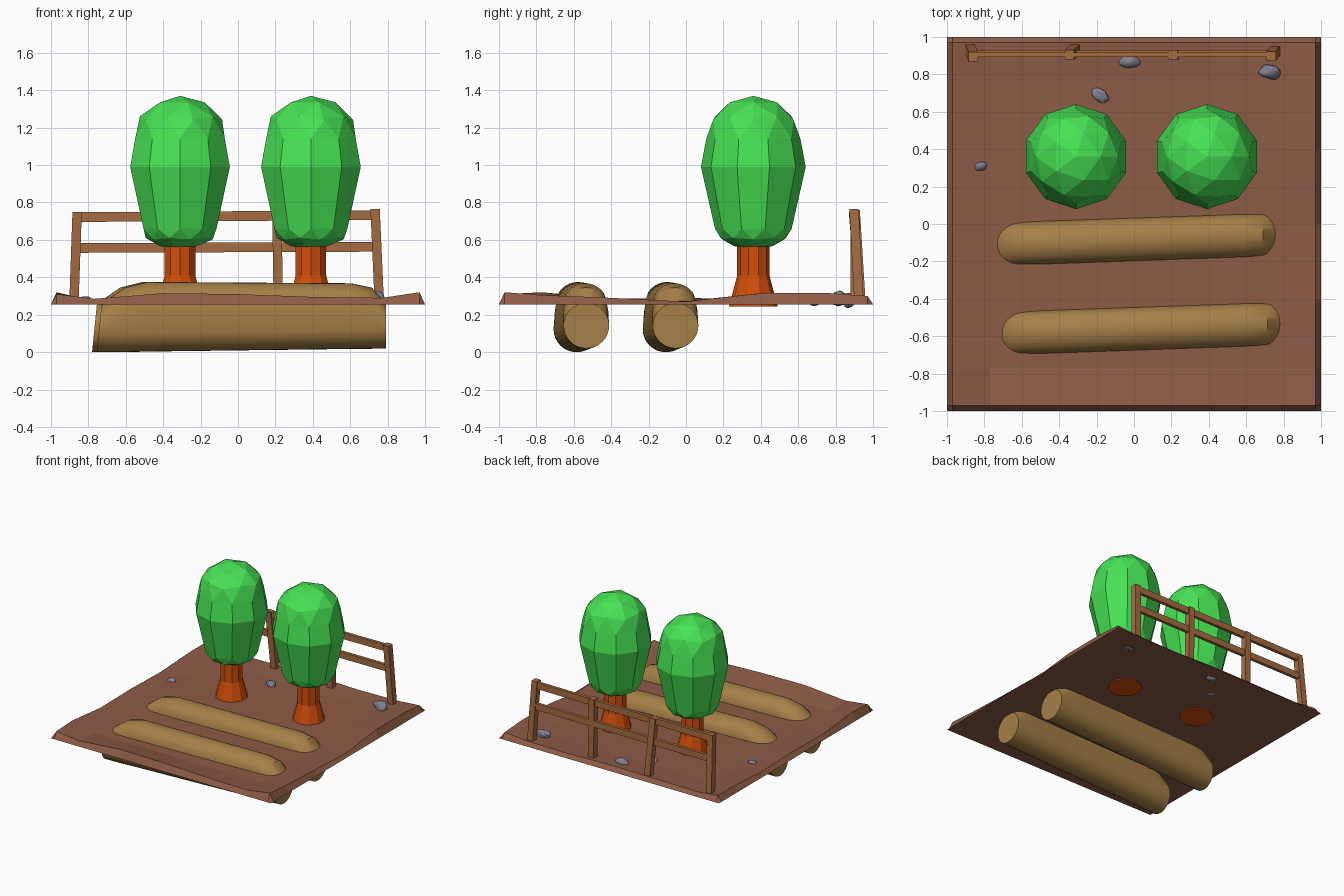
import bpy, bmesh, random
from math import sin, cos, pi, atan2
from mathutils import Vector, Matrix

if "Cube" in bpy.data.objects:
    bpy.data.objects.remove(bpy.data.objects["Cube"])

random.seed(4)


def material(name, r, g, b):
    m = bpy.data.materials.new(name)
    m.diffuse_color = [(c / 255) ** 2.2 for c in (r, g, b)] + [1]
    m.use_nodes = True
    m.node_tree.nodes["Principled BSDF"].inputs["Base Color"].default_value = m.diffuse_color
    return m


SOIL = material("soil", 140, 92, 72)
BARK = material("bark", 165, 127, 73)
TRUNK = material("trunk", 210, 80, 18)
LEAF = material("leaf", 72, 225, 84)
WOOD = material("fence_wood", 165, 108, 68)
STONE = material("stone", 128, 128, 145)


def finish(bm, name, mat):
    bmesh.ops.recalc_face_normals(bm, faces=bm.faces)
    me = bpy.data.meshes.new(name)
    bm.to_mesh(me)
    bm.free()
    me.materials.append(mat)
    ob = bpy.data.objects.new(name, me)
    bpy.context.collection.objects.link(ob)
    return ob


def loft(rings, name, mat):
    """Skin a list of equal-length point rings and cap both ends."""
    bm = bmesh.new()
    vs = [[bm.verts.new(p) for p in ring] for ring in rings]
    n = len(vs[0])
    for a, b in zip(vs, vs[1:]):
        for i in range(n):
            bm.faces.new((a[i], a[(i + 1) % n], b[(i + 1) % n], b[i]))
    bm.faces.new(vs[0])
    bm.faces.new(vs[-1])
    return finish(bm, name, mat)


# ground: flat underside, sloping border and an uneven raised rim
def ground():
    grid = [-1, -0.97, -0.77, -0.4, 0, 0.4, 0.77, 0.97, 1]
    front = [0.31, 0.285, 0.315, 0.31, 0.295, 0.29, 0.32]
    back = [0.30, 0.28, 0.285, 0.29, 0.28, 0.285, 0.30]
    left = [0.31, 0.32, 0.285, 0.29, 0.28, 0.30, 0.30]
    right = [0.32, 0.305, 0.29, 0.27, 0.315, 0.315, 0.30]

    def height(i, j):
        if i in (0, 8) or j in (0, 8):
            return 0.255
        if j in (1, 7):
            return (front if j == 1 else back)[i - 1]
        if i in (1, 7):
            return (left if i == 1 else right)[j - 1]
        return 0.272

    bm = bmesh.new()
    v = [[bm.verts.new((x, y, height(i, j))) for j, y in enumerate(grid)]
         for i, x in enumerate(grid)]
    for i in range(8):
        for j in range(8):
            bm.faces.new((v[i][j], v[i + 1][j], v[i + 1][j + 1], v[i][j + 1]))
    border = ([v[i][0] for i in range(8)] + [v[8][j] for j in range(8)]
              + [v[i][8] for i in range(8, 0, -1)] + [v[0][j] for j in range(8, 0, -1)])
    bm.faces.new(border)
    finish(bm, "ground", SOIL)


ground()


# half-buried logs: round ends, upper half raised along the middle
def log(name, dx, dy):
    stations = [(-0.745, 0.0, 0.25), (-0.70, 0.0, 0.29), (-0.62, 0.0, 0.345),
                (-0.5, 0.003, 0.375), (0.59, 0.017, 0.368), (0.70, 0.018, 0.345),
                (0.775, 0.02, 0.262)]
    rings = []
    for x, bottom, top in stations:
        r = 0.122
        mid = bottom + r
        ring = []
        for k in range(32):
            a = 2 * pi * k / 32
            s = sin(a)
            z = mid + s * r
            if s > -0.001:
                z += (top - bottom - 2 * r) * min(1, 0.5 + s)
            # the left end leans slightly along the log
            lean = 0.025 * (0.25 - z) / 0.25 * (-1 if x == -0.745 else 0)
            ring.append((x + dx + lean, dy + 0.035 * x + r * cos(a), z))
        rings.append(ring)
    ob = loft(rings, name, BARK)
    bpy.context.view_layer.objects.active = ob
    ob.select_set(True)
    bpy.ops.object.shade_smooth_by_angle(angle=0.6)
    ob.select_set(False)


log("log_back", -0.01, -0.083)
log("log_front", 0.015, -0.56)


# trees: flared trunk and an icosphere crown stretched by a belt
def tree(label, cx, cy):
    rings = [[(cx + r * cos(pi * (k + 0.5) / 5), cy + r * sin(pi * (k + 0.5) / 5), z)
              for k in range(10)]
             for r, z in ((0.13, 0.245), (0.086, 0.41), (0.086, 0.6))]
    loft(rings, "trunk_" + label, TRUNK)

    bm = bmesh.new()
    bmesh.ops.create_icosphere(bm, subdivisions=2, radius=1)
    equator = [e for e in bm.edges if all(abs(v.co.z) < 0.01 for v in e.verts)]
    bmesh.ops.split_edges(bm, edges=equator)
    sides = [(v, 1 if v.link_faces[0].calc_center_median().z > 0 else -1) for v in bm.verts]
    loops = {1: [], -1: []}
    for v, up in sides:
        if abs(v.co.z) < 0.01:
            loops[up].append(v)
        r, h, z0 = (0.252, 0.23, 1.14) if up > 0 else (0.205, 0.11, 0.66)
        v.co = Vector((cx + v.co.x * r, cy + v.co.y * r, z0 + v.co.z * h))
    for lp in loops.values():
        # offset the seam so that no vertex sits on the angle wrap
        lp.sort(key=lambda v: (atan2(v.co.y - cy, v.co.x - cx) + 0.1) % (2 * pi))
    belt = [bm.verts.new((cx + (v.co.x - cx) * 0.28 / 0.252,
                          cy + (v.co.y - cy) * 0.28 / 0.252, 0.99)) for v in loops[1]]
    for a, b in ((loops[-1], belt), (belt, loops[1])):
        for i in range(len(belt)):
            j = (i + 1) % len(belt)
            bm.faces.new((a[i], a[j], b[j], b[i]))
    finish(bm, "crown_" + label, LEAF)


tree("left", -0.31, 0.36)
tree("right", 0.39, 0.36)


# fence: square beams between two points
def beam(name, a, b, w, d, vertical):
    u, v = Vector((w / 2, 0, 0)), Vector((0, d / 2, 0))
    if not vertical:
        u = Vector((0, 0, w / 2))
    rings = [[Vector(p) + s * u + t * v for s, t in ((-1, -1), (1, -1), (1, 1), (-1, 1))]
             for p in (a, b)]
    loft(rings, name, WOOD)


posts = [(-0.877, 0.935, -0.86, 0.895, 0.75), (-0.315, 0.935, -0.345, 0.905, 0.75),
         (0.215, 0.905, 0.208, 0.905, 0.76), (0.755, 0.925, 0.733, 0.898, 0.765)]
for n, (x0, y0, x1, y1, top) in enumerate(posts, 1):
    beam(f"fence_post_{n}", (x0, y0, 0.27), (x1, y1, top), 0.05, 0.05, True)
beam("fence_rail_upper", (-0.87, 0.905, 0.722), (0.75, 0.905, 0.732), 0.052, 0.026, False)
beam("fence_rail_lower", (-0.88, 0.915, 0.557), (0.75, 0.915, 0.563), 0.052, 0.026, False)


# small rough stones scattered on the ground
def stone(n, x, y, z, sx, sy, sz, turn):
    bm = bmesh.new()
    bmesh.ops.create_icosphere(bm, subdivisions=3, radius=1)
    bumps = [Vector([random.uniform(-1, 1) for _ in range(3)]).normalized() for _ in range(7)]
    for v in bm.verts:
        v.co *= 0.78 + 0.3 * max(max(0, v.co.dot(b)) ** 5 for b in bumps)
    bm.transform(Matrix.Translation((x, y, z)) @ Matrix.Rotation(turn, 4, 'Z')
                 @ Matrix.Diagonal((sx, sy, sz, 1)))
    finish(bm, f"stone_{n}", STONE)


stone(1, -0.82, 0.31, 0.278, 0.036, 0.027, 0.026, 0)
stone(2, -0.185, 0.693, 0.272, 0.058, 0.038, 0.025, -0.6)
stone(3, -0.025, 0.868, 0.282, 0.06, 0.042, 0.045, 0.2)
stone(4, 0.73, 0.812, 0.288, 0.068, 0.04, 0.045, -0.15)
